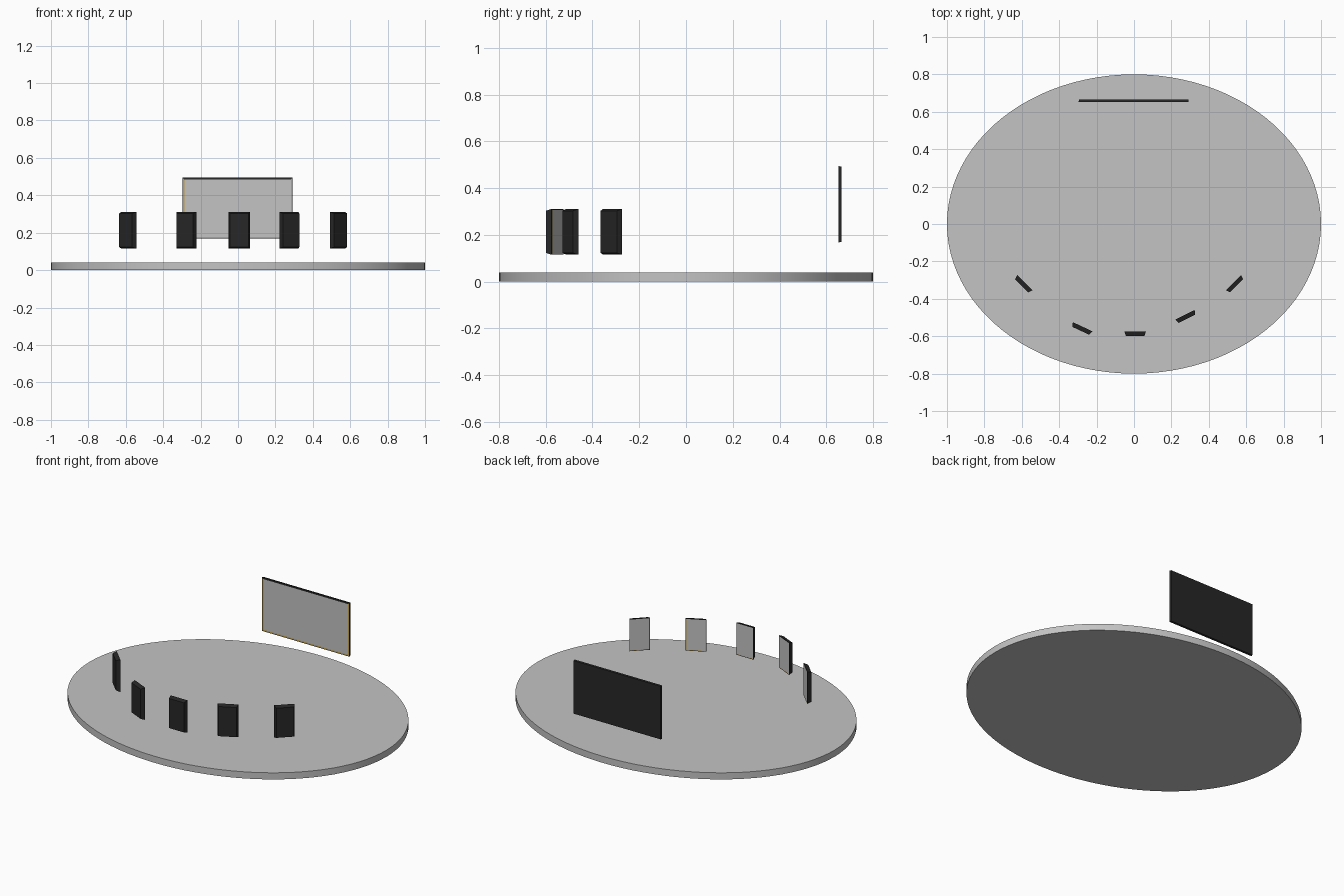
import bpy, bmesh, math
from mathutils import Matrix, Vector

if "Cube" in bpy.data.objects:
    bpy.data.objects.remove(bpy.data.objects["Cube"])


def material(name, color):
    m = bpy.data.materials.new(name)
    m.diffuse_color = (*color, 1)
    m.use_nodes = True
    m.node_tree.nodes["Principled BSDF"].inputs["Base Color"].default_value = m.diffuse_color
    return m


GREY = material("light grey", (0.55, 0.55, 0.55))
DARK = material("charcoal", (0.02, 0.02, 0.02))
GOLD = material("gold", (0.55, 0.36, 0.07))


def finish(name, bm, mats):
    bmesh.ops.recalc_face_normals(bm, faces=bm.faces)
    me = bpy.data.meshes.new(name)
    bm.to_mesh(me)
    bm.free()
    for m in mats:
        me.materials.append(m)
    ob = bpy.data.objects.new(name, me)
    bpy.context.collection.objects.link(ob)
    return ob


def screen(name, center, angle, w, h, depth, taper, rim, trim):
    """Panel facing local +y, with a tapered back, dark rim and gold trim."""
    bm = bmesh.new()
    bmesh.ops.create_cube(bm, size=1, matrix=Matrix.Diagonal((w, depth, h, 1)))
    for v in bm.verts:
        if v.co.y < 0:
            v.co.x -= math.copysign(taper, v.co.x)
            v.co.z -= math.copysign(taper, v.co.z)
    front = max(bm.faces, key=lambda f: f.calc_center_median().y)
    bmesh.ops.inset_region(bm, faces=[front], thickness=rim)
    ring = bmesh.ops.inset_region(bm, faces=[front], thickness=trim)["faces"]
    for f in ring:
        # the top strip of the trim stays dark
        f.material_index = 0 if f.calc_center_median().z > h * 0.4 else 1
    front.material_index = 2
    ob = finish(name, bm, [DARK, GOLD, GREY])
    ob.location = Vector(center)
    ob.rotation_euler.z = math.radians(angle)


# oval floor disc
bm = bmesh.new()
bmesh.ops.create_cone(bm, cap_ends=True, segments=96, radius1=1, radius2=1, depth=0.04,
                      matrix=Matrix.Translation((0, 0, 0.02)) @ Matrix.Diagonal((1, 0.8, 1, 1)))
floor = finish("floor_disc", bm, [GREY])
bpy.context.view_layer.objects.active = floor
floor.select_set(True)
bpy.ops.object.shade_smooth_by_angle(angle=math.radians(30))

# large wall screen, facing the arc of small ones
screen("main_screen", (-0.002, 0.659, 0.331), 180, 0.588, 0.326, 0.012, 0.002, 0.004, 0.009)

# arc of small screens facing inward
for i, (x, y, a) in enumerate([(-0.592, -0.322, -45), (-0.28, -0.56, -25), (0.006, -0.587, 0),
                               (0.278, -0.496, 27), (0.54, -0.322, 45)]):
    screen(f"small_screen_{i + 1}", (x, y, 0.213), a, 0.115, 0.196, 0.024, 0.008, 0.003, 0.003)
